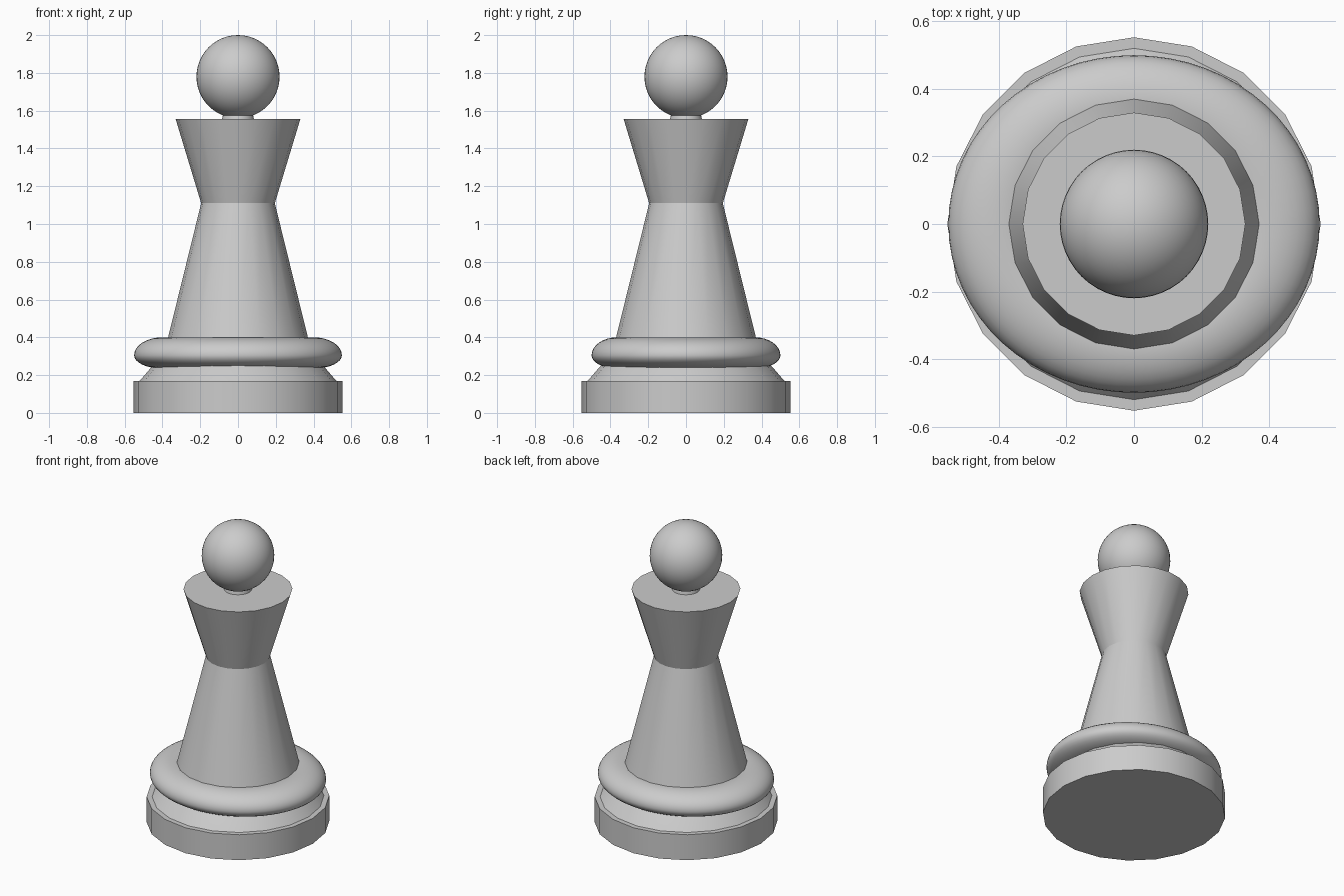
import bpy, bmesh
from math import sin, cos, pi, radians

if "Cube" in bpy.data.objects:
    bpy.data.objects.remove(bpy.data.objects["Cube"])


def lathe(name, profile, sides, closed=False, sx=1.0):
    """Revolve (radius, z) points around z; open profiles get end caps."""
    bm = bmesh.new()
    rings = [[bm.verts.new((r * cos(2 * pi * i / sides) * sx,
                            r * sin(2 * pi * i / sides), z))
              for i in range(sides)] for r, z in profile]
    pairs = list(zip(rings, rings[1:]))
    if closed:
        pairs.append((rings[-1], rings[0]))
    else:
        bm.faces.new(rings[0][::-1])
        bm.faces.new(rings[-1])
    for a, b in pairs:
        for i in range(sides):
            j = (i + 1) % sides
            bm.faces.new((a[i], a[j], b[j], b[i]))
    bmesh.ops.recalc_face_normals(bm, faces=bm.faces)
    me = bpy.data.meshes.new(name)
    bm.to_mesh(me)
    bm.free()
    ob = bpy.data.objects.new(name, me)
    bpy.context.collection.objects.link(ob)
    smooth(ob)
    return ob


def smooth(ob):
    bpy.ops.object.select_all(action='DESELECT')
    ob.select_set(True)
    bpy.context.view_layer.objects.active = ob
    bpy.ops.object.shade_smooth_by_angle(angle=radians(30))


# Twenty-sided foot and the tapered step above it
lathe("base", [(0.553, 0), (0.553, 0.17)], 20)
lathe("base_step", [(0.522, 0.168), (0.46, 0.24), (0.42, 0.28)], 20)

# Rounded ring, slightly wider in x, fuller on top than below
ring = []
for k in range(32):
    a = 2 * pi * k / 32
    c, s = cos(a), sin(a)
    if s >= 0:
        ring.append((0.365 + 0.135 * c, 0.305 + 0.095 * s))
    else:
        ring.append((0.365 + 0.135 * c, 0.305 + 0.07 * s))
lathe("base_ring", ring, 64, closed=True, sx=1.1)

# Waisted body flaring out to a flat top
lathe("body", [(0.385, 0.34), (0.37, 0.40), (0.195, 1.11), (0.33, 1.555)], 20)

# Small neck and ball
lathe("neck", [(0.085, 1.55), (0.075, 1.60)], 32)
bpy.ops.mesh.primitive_uv_sphere_add(segments=48, ring_count=24, radius=0.22,
                                     location=(0, 0, 1.78))
ball = bpy.context.object
ball.name = "ball"
smooth(ball)
